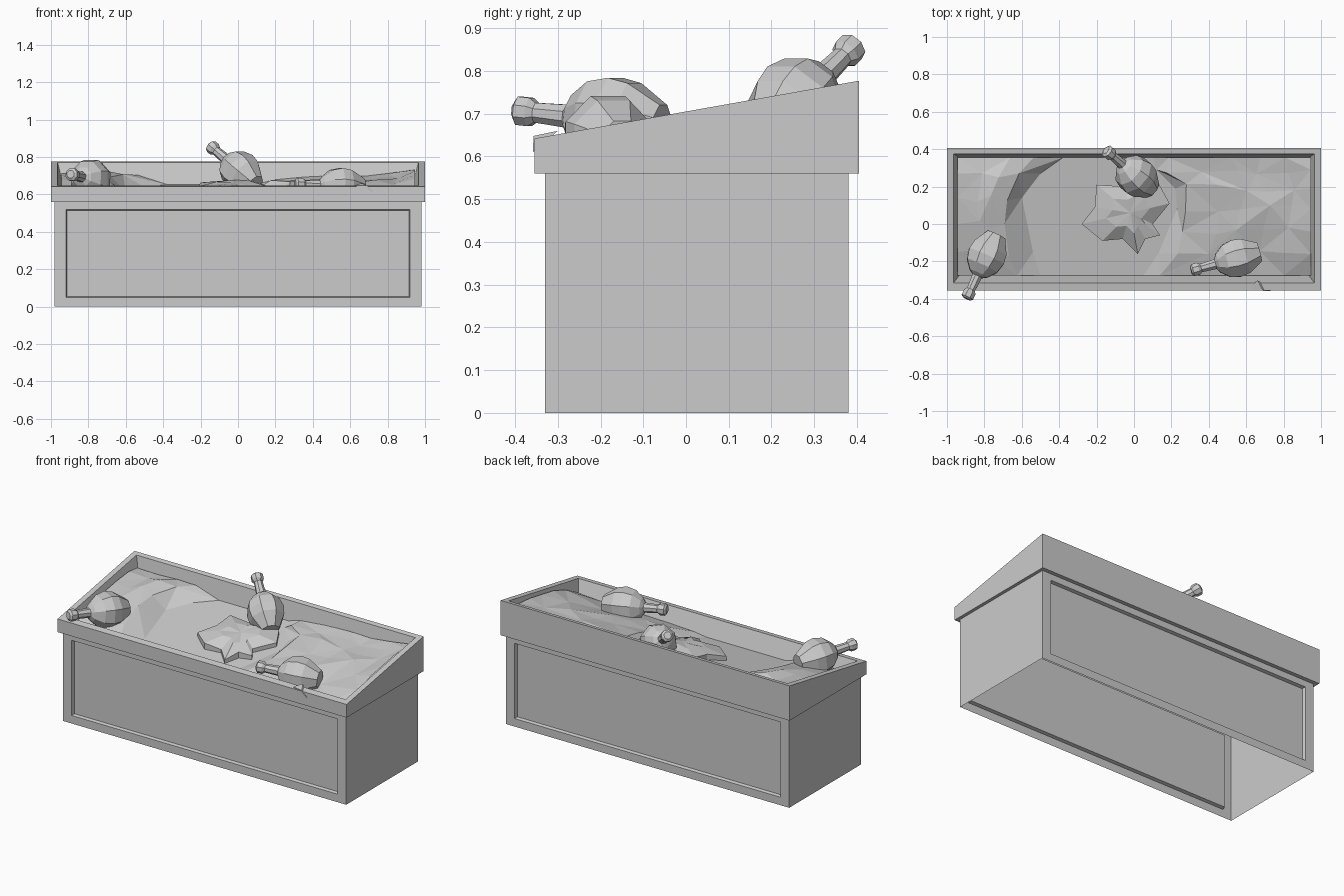
import bpy, bmesh, random
from math import pi, cos, sin
from mathutils import Vector

if "Cube" in bpy.data.objects:
    bpy.data.objects.remove(bpy.data.objects["Cube"])

random.seed(4)
DEPTH = 0.115


def rim_z(y):
    return 0.642 + 0.178 * (y + 0.355)


def make(name, verts, faces):
    mesh = bpy.data.meshes.new(name)
    mesh.from_pydata([tuple(v) for v in verts], [], faces)
    bm = bmesh.new()
    bm.from_mesh(mesh)
    bmesh.ops.recalc_face_normals(bm, faces=bm.faces)
    bm.to_mesh(mesh)
    bm.free()
    ob = bpy.data.objects.new(name, mesh)
    bpy.context.collection.objects.link(ob)
    return ob


def rings(name, loops, cap_start=False, cap_end=False):
    """Bridge successive loops of equal size."""
    n = len(loops[0])
    verts = [v for l in loops for v in l]
    faces = [(k*n + i, k*n + (i+1) % n, (k+1)*n + (i+1) % n, (k+1)*n + i)
             for k in range(len(loops) - 1) for i in range(n)]
    if cap_start:
        faces.append(tuple(range(n)))
    if cap_end:
        faces.append(tuple(range(len(verts) - n, len(verts))))
    return make(name, verts, faces)


def rect(x, y0, y1, z):
    """Rectangle loop; z is a height or a function of y."""
    f = z if callable(z) else (lambda y: z)
    return [(-x, y0, f(y0)), (x, y0, f(y0)), (x, y1, f(y1)), (-x, y1, f(y1))]


# Cabinet end walls
for side, nm in ((-1, "left"), (1, "right")):
    x = 0.98 * side
    make(nm + "_wall", [(x, -.33, 0), (x, .38, 0), (x, .38, .56), (x, -.33, .56)],
         [(0, 1, 2, 3)])


# Long cabinet walls with recessed panels
def panel(name, y, inward):
    def frame(x, z0, z1, yy):
        return [(-x, yy, z0), (x, yy, z0), (x, yy, z1), (-x, yy, z1)]
    rings(name, [frame(.98, 0, .56, y), frame(.92, .05, .52, y),
                 frame(.915, .055, .515, y + inward)], cap_end=True)


panel("front_panel", -.33, .02)
panel("back_panel", .38, -.02)

# Sloping tray: ledge, outside, rim, tapered inside, floor
rings("sloped_tray", [
    rect(.98, -.33, .38, .56),
    rect(1.0, -.355, .405, .56),
    rect(1.0, -.355, .405, rim_z),
    rect(.965, -.315, .375, rim_z),
    rect(.935, -.275, .355, lambda y: rim_z(y) - DEPTH)], cap_end=True)


# Faceted heaps spread over the tray floor
def heap(name, rows, outer, profile):
    verts, faces = [], []
    n = len(profile)
    for r, (y, inner, k) in enumerate(rows):
        edge_row = r in (0, len(rows) - 1)
        for c, (t, h) in enumerate(profile):
            free = 0 < c < n - 1 and not edge_row
            j = random.uniform(-.03, .03) if free else 0
            x = inner + (outer - inner) * t + j
            yy = y + (random.uniform(-.025, .025) if free else 0)
            hh = h * k + (random.uniform(-.012, .016) if free else 0)
            verts.append((x, yy, rim_z(yy) - DEPTH + hh))
    for r in range(len(rows) - 1):
        for c in range(n - 1):
            a, b, d, e = r*n + c, r*n + c + 1, (r+1)*n + c + 1, (r+1)*n + c
            faces += [(a, b, d), (a, d, e)] if (r + c) % 2 else [(a, b, e), (b, d, e)]
    make(name, verts, faces)


heap("left_heap", [(-.275, -.50, .5), (-.15, -.54, .8), (0, -.57, 1), (.14, -.60, 1),
                   (.27, -.50, .9), (.355, -.38, .6)], -.945,
     [(0, 0), (.28, .085), (.5, .09), (.75, .08), (1, .085)])
heap("right_heap", [(-.275, .05, .4), (-.16, .13, .8), (-.04, .18, 1), (.08, .23, 1),
                    (.19, .22, 1), (.29, .12, .9), (.355, .10, .8)], .945,
     [(0, 0), (.1, .03), (.3, .05), (.5, .06), (.68, .055), (.84, .075), (1, .1)])

# Flat lump in the middle of the tray
outline = [(-.28, 0), (-.21, .09), (-.20, .21), (-.05, .20), (.05, .25), (.13, .22),
           (.19, .11), (.10, 0), (.14, -.06), (.06, -.08), (.02, -.16), (-.06, -.08),
           (-.17, -.09)]


def lump_loop(s, h, jitter=0):
    pts = []
    for x, y in outline:
        px, py = -.02 + (x + .02) * s, .06 + (y - .06) * s
        pts.append((px, py, rim_z(py) - DEPTH + h + random.uniform(-jitter, jitter)))
    return pts


rings("middle_lump", [lump_loop(1, 0), lump_loop(1, .03, .01),
                      lump_loop(.5, .055, .01), lump_loop(.05, .06)], cap_end=True)

# Small spill over the front edge
make("front_spill", [(.62, -.345, .648), (.66, -.30, .66), (.73, -.358, .61),
                     (.69, -.357, .648)], [(0, 1, 3), (0, 3, 2), (1, 2, 3), (0, 2, 1)])

# Flasks: stopper, neck, round body (distance along axis, radius)
flask = [(0, .022), (.010, .036), (.040, .036), (.055, .025), (.135, .029),
         (.150, .055), (.195, .095), (.25, .110), (.30, .102), (.38, .055)]


def add_flask(name, tip, direction):
    tip, d = Vector(tip), Vector(direction).normalized()
    u = d.cross(Vector((0, 0, 1))).normalized()
    v = d.cross(u)
    rings(name, [[tip + d*s + (u*cos(a) + v*sin(a)) * r
                  for a in (2*pi*(i + .5)/8 for i in range(8))] for s, r in flask],
          cap_start=True, cap_end=True)


add_flask("left_flask", (-.895, -.40, .708), (.42, .90, -.10))
add_flask("right_flask", (.305, -.25, .655), (.95, .26, -.06))
add_flask("middle_flask", (-.15, .395, .862), (.64, -.55, -.55))
